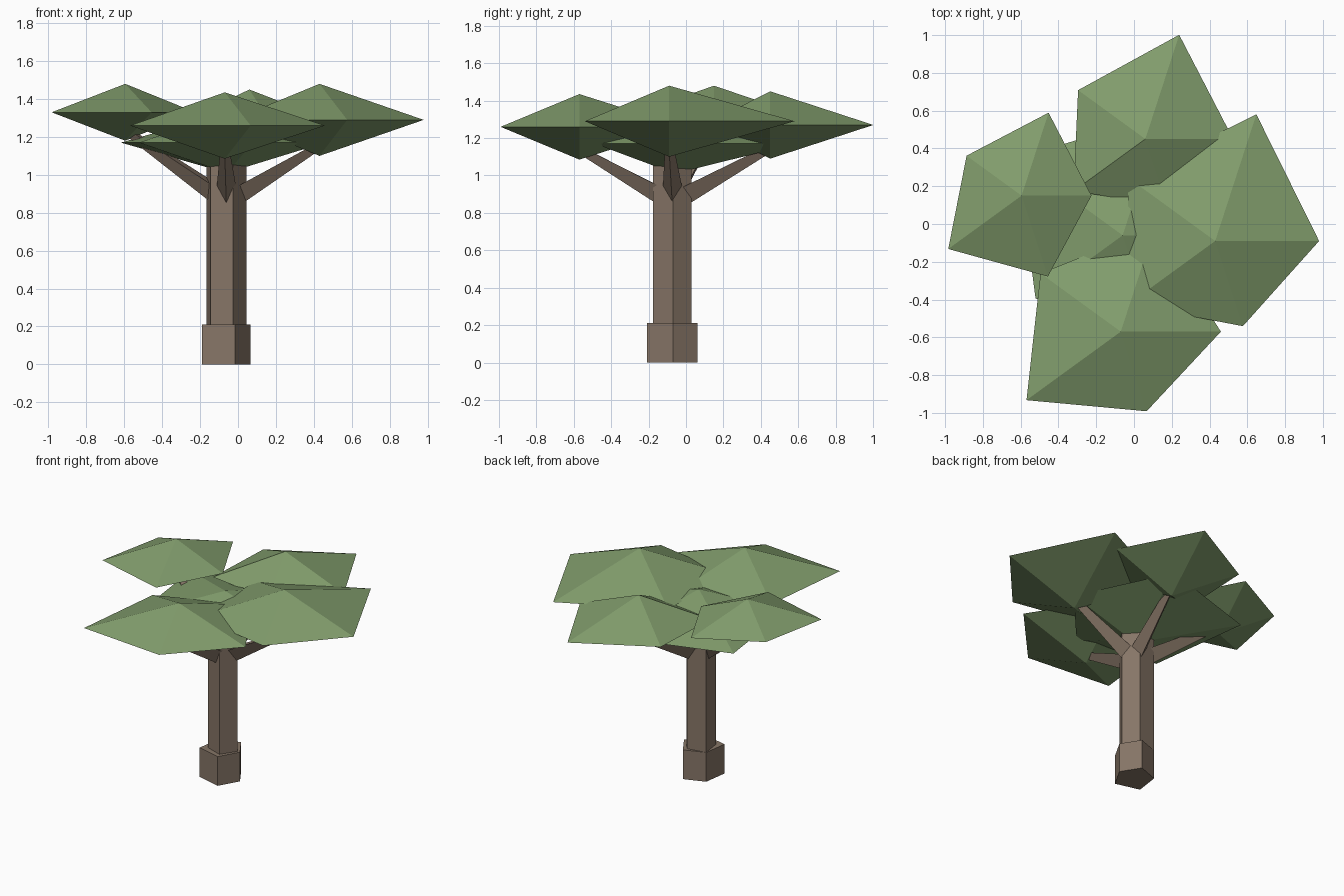
import bpy, math
from mathutils import Vector

cube = bpy.data.objects.get("Cube")
if cube:
    bpy.data.objects.remove(cube, do_unlink=True)


def make_material(name, rgb):
    mat = bpy.data.materials.new(name)
    mat.use_nodes = True
    mat.diffuse_color = (*rgb, 1)
    mat.node_tree.nodes["Principled BSDF"].inputs["Base Color"].default_value = (*rgb, 1)
    return mat


leaf = make_material("leaf green", (0.22, 0.335, 0.15))
bark = make_material("bark brown", (0.24, 0.18, 0.135))


def make_object(name, verts, faces, mat):
    mesh = bpy.data.meshes.new(name)
    mesh.from_pydata(verts, [], faces)
    mesh.materials.append(mat)
    obj = bpy.data.objects.new(name, mesh)
    bpy.context.collection.objects.link(obj)
    return obj


def ring(x, y, z, radii):
    """Irregular polygon: even angles, one radius per corner."""
    step = math.tau / len(radii)
    return [(x + r * math.cos(i * step), y + r * math.sin(i * step), z)
            for i, r in enumerate(radii)]


def prism(name, low, high, mat):
    n = len(low)
    sides = [(i, (i + 1) % n, n + (i + 1) % n, n + i) for i in range(n)]
    caps = [tuple(reversed(range(n))), tuple(range(n, 2 * n))]
    return make_object(name, low + high, sides + caps, mat)


def canopy(name, x, y, rim, half, radii):
    """Flattened double pyramid of foliage."""
    n = len(radii)
    verts = ring(x, y, rim, radii) + [(x, y, rim + half), (x, y, rim - half)]
    faces = []
    for i in range(n):
        j = (i + 1) % n
        faces += [(i, j, n), (j, i, n + 1)]
    return make_object(name, verts, faces, leaf)


def branch(name, start, end, r0, r1):
    """Tapered three-sided limb with its ridge underneath."""
    a, b = Vector(start), Vector(end)
    axis = (b - a).normalized()
    side = axis.cross(Vector((0, 0, 1))).normalized()
    up = side.cross(axis)
    angles = [math.radians(d) for d in (-90, 30, 150)]

    def loop(c, r):
        return [tuple(c + side * r * math.cos(t) + up * r * math.sin(t)) for t in angles]

    # corner order reversed so the faces point outward
    return prism(name, loop(a, r0)[::-1], loop(b, r1)[::-1], bark)


# Trunk and its wider foot
CX, CY = -0.06, -0.07
foot = (0.125, 0.137, 0.13, 0.16, 0.147)
stem = (0.105, 0.105, 0.13, 0.105, 0.111)
prism("trunk_base", ring(CX, CY, 0, foot), ring(CX, CY, 0.21, foot), bark)
prism("trunk", ring(CX, CY, 0.21, stem), ring(CX, CY, 1.1, stem), bark)

# Foliage clumps: centre x, y, rim height, half thickness, corner radii
clumps = {
    "centre": (-0.06, -0.06, 1.17, 0.16, (0.52, 0.68, 0.69, 0.57, 0.45)),
    "left": (0.43, -0.09, 1.29, 0.19, (0.55, 0.705, 0.57, 0.57, 0.474)),
    "back": (0.06, 0.45, 1.27, 0.18, (0.465, 0.58, 0.44, 0.47, 0.37)),
    "front": (-0.07, -0.57, 1.26, 0.175, (0.53, 0.58, 0.525, 0.617, 0.443)),
    "right": (-0.595, 0.15, 1.33, 0.15, (0.37, 0.462, 0.36, 0.48, 0.45)),
}
for name, (x, y, rim, half, radii) in clumps.items():
    canopy("canopy_" + name, x, y, rim, half, radii)
    # One limb reaches from the trunk to each outer clump
    if name != "centre":
        branch("branch_" + name, (CX, CY, 0.87), (x, y, rim - half + 0.06), 0.065, 0.025)
